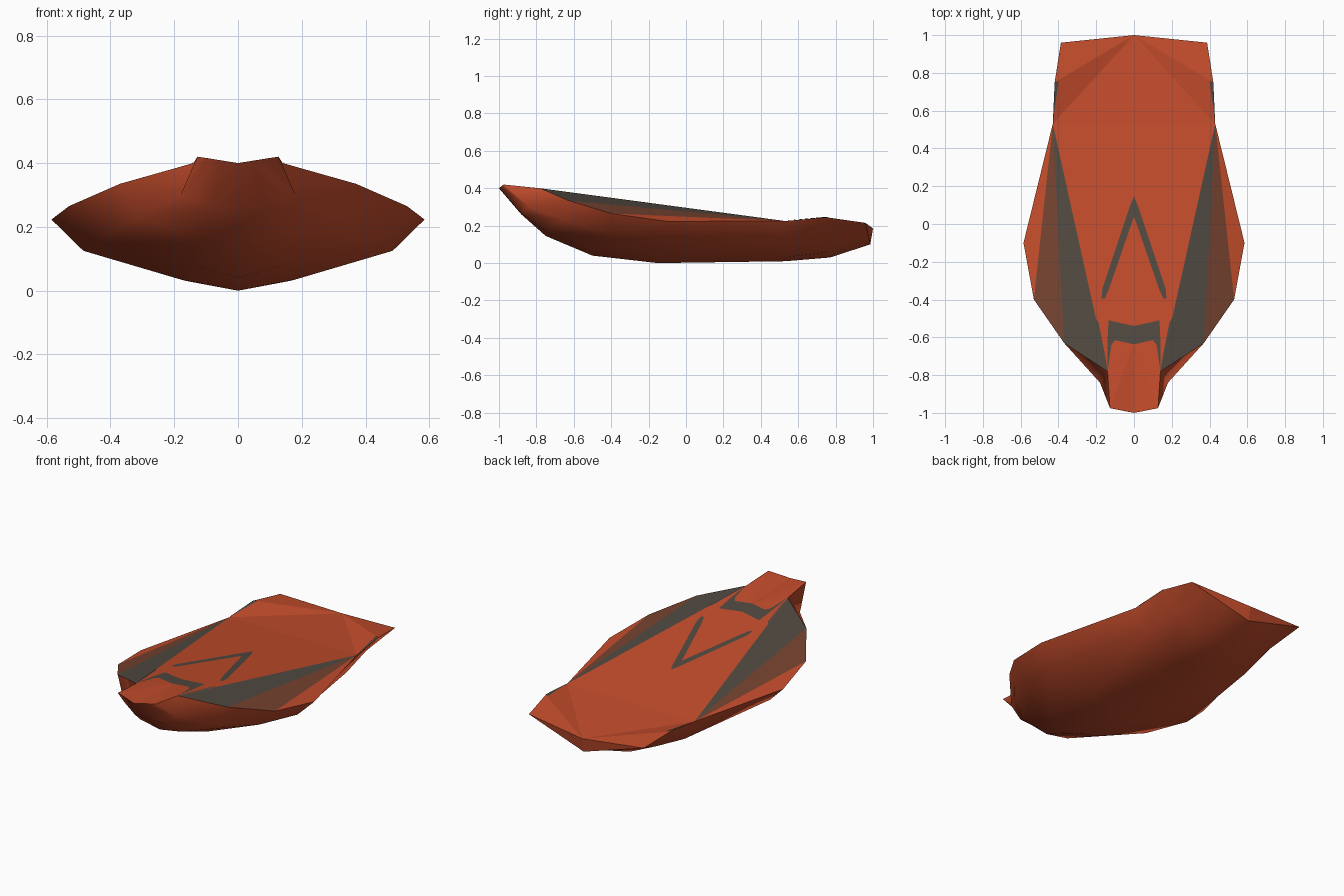
import bpy, bmesh

if "Cube" in bpy.data.objects:
    bpy.data.objects.remove(bpy.data.objects["Cube"])


def material(name, rgb):
    m = bpy.data.materials.new(name)
    m.diffuse_color = (*rgb, 1)
    m.use_nodes = True
    m.node_tree.nodes["Principled BSDF"].inputs["Base Color"].default_value = m.diffuse_color
    return m


ORANGE = material("burnt_orange", (0.55, 0.073, 0.025))
GREY = material("warm_grey", (0.082, 0.068, 0.053))
BROWN = material("red_brown", (0.18, 0.056, 0.03))


def half_part(name, faces, mat, smooth=False):
    """Right half from face outlines, mirrored across x = 0."""
    bm = bmesh.new()
    for outline in faces:
        bm.faces.new([bm.verts.new(p) for p in outline])
    bmesh.ops.remove_doubles(bm, verts=bm.verts, dist=0.0005)
    bmesh.ops.recalc_face_normals(bm, faces=bm.faces)
    # open sheets: make sure they face outwards
    up = sum(f.normal.z * f.calc_area() for f in bm.faces)
    if (up > 0) == smooth:
        bmesh.ops.reverse_faces(bm, faces=bm.faces)
    for f in bm.faces:
        f.smooth = smooth
    me = bpy.data.meshes.new(name)
    bm.to_mesh(me)
    bm.free()
    me.materials.append(mat)
    ob = bpy.data.objects.new(name, me)
    bpy.context.collection.objects.link(ob)
    mod = ob.modifiers.new("mirror", 'MIRROR')
    mod.use_axis[0] = True
    mod.use_clip = True
    return ob


# Hull ribs from bow to stern: keel, bilge, chine, rim
ribs = [
    [(0, -1, .40), (.05, -.99, .408), (.10, -.98, .416), (.127, -.975, .42)],
    [(0, -.88, .26), (.08, -.88, .265), (.18, -.84, .30), (.14, -.78, .40)],
    [(0, -.75, .145), (.14, -.74, .165), (.31, -.66, .23), (.37, -.63, .335)],
    [(0, -.50, .04), (.16, -.51, .085), (.43, -.41, .16), (.53, -.40, .265)],
    [(0, -.15, 0), (.18, -.15, .035), (.485, -.12, .125), (.585, -.10, .223)],
    [(0, .53, .01), (.16, .53, .03), (.36, .53, .10), (.43, .53, .225)],
    [(0, .77, .03), (.16, .77, .06), (.33, .76, .135), (.42, .75, .245)],
    [(0, .985, .10), (.14, .976, .142), (.28, .967, .183), (.387, .96, .215)],
]
rim = [r[3] for r in ribs]
bow, stern = (0, -1, .40), (0, 1, .185)

# Hull shell
half_part("hull", [[a[i], b[i], b[i + 1], a[i + 1]]
                   for a, b in zip(ribs, ribs[1:]) for i in range(3)],
          ORANGE, smooth=True)

# Flat stern panel, built facing backwards
panel = half_part("stern_panel", [[ribs[-1][0], ribs[-1][3], stern]], ORANGE)
if panel.data.polygons[0].normal.y < 0:
    panel.data.flip_normals()

# Deck: sloping middle, bow lip, stern fan and outer side facets
lip_mid, deck_mid = (0, -.63, .38), (0, .53, .225)
half_part("deck", [
    [rim[1], rim[5], deck_mid, lip_mid],
    [bow, rim[0], lip_mid],
    [rim[0], rim[1], lip_mid],
    [deck_mid, rim[5], stern],
    [rim[5], rim[6], stern],
    [rim[6], rim[7], stern],
    [rim[5], rim[3], rim[4]],
], ORANGE)
half_part("inner_side_panel", [[rim[1], rim[2], rim[5]]], GREY)
half_part("outer_side_panel", [[rim[2], rim[3], rim[5]]], BROWN)


# Painted plates lying just above the sloping deck
def on_deck(points):
    return [(x, y, .4025 - .1336 * (y + .78)) for x, y in points]


half_part("arrow_marking",
          [on_deck([(0, .145), (0, .04), (.133, -.345), (.155, -.395), (.172, -.395),
                    (.168, -.345), (.02, .10)])], GREY)
half_part("bow_band", [
    on_deck([(0, -.54), (0, -.637), (.10, -.615), (.14, -.62), (.135, -.51)]),
    on_deck([(.10, -.615), (.12, -.64), (.14, -.78), (.14, -.62)]),
], GREY)
half_part("deck_edge_stripe",
          [on_deck([(.14, -.78), (.202, -.50), (.188, -.52), (.152, -.70)])], GREY)
half_part("stern_edge_stripe",
          [[(.43, .53, .2275), (.42, .75, .2475), (.40, .757, .245)]], GREY)
